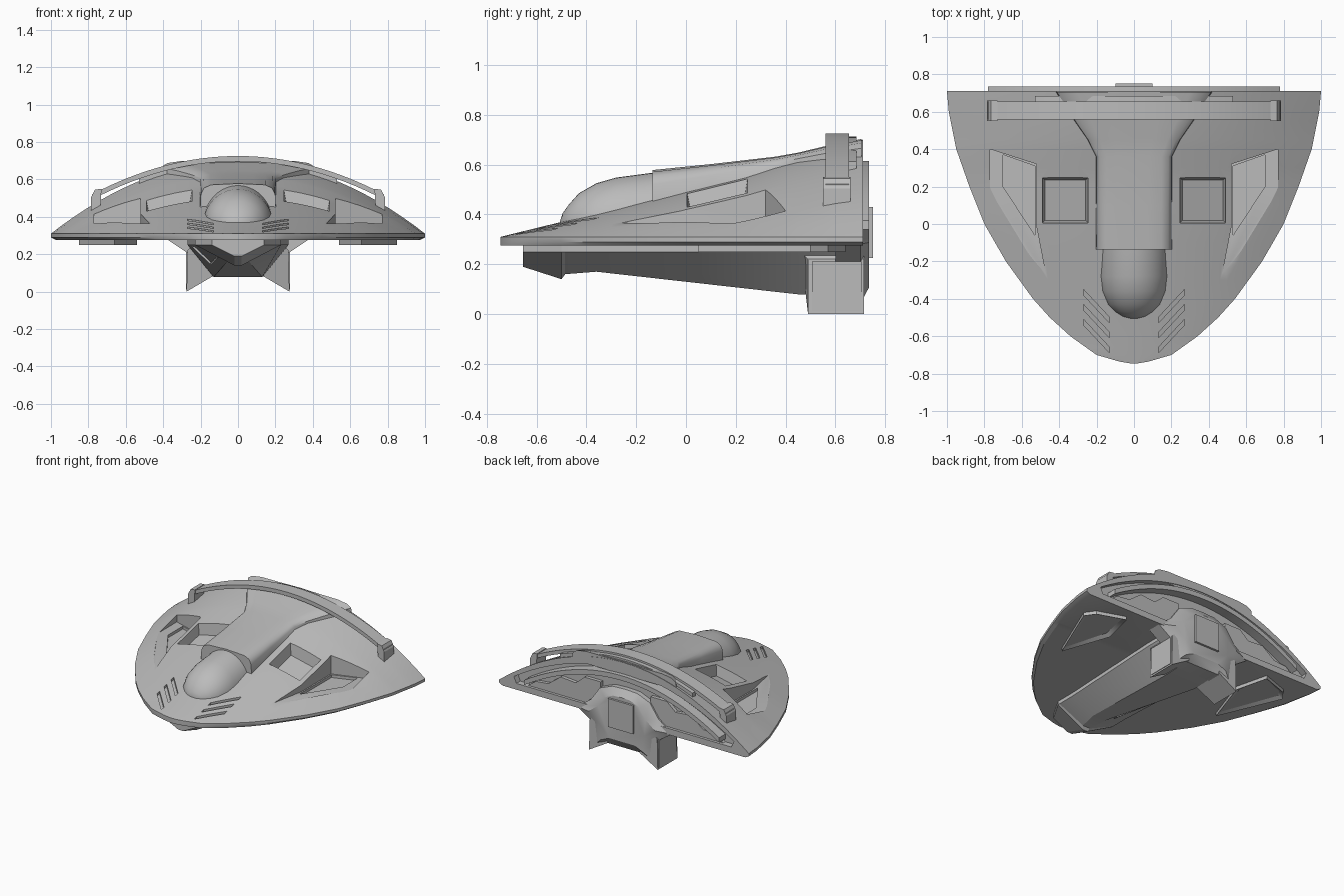
import bpy, bmesh, math

if "Cube" in bpy.data.objects:
    bpy.data.objects.remove(bpy.data.objects["Cube"])

grey = bpy.data.materials.new("hull_grey")
grey.use_nodes = True
tone = (0.5, 0.5, 0.5, 1)
grey.diffuse_color = tone
grey.node_tree.nodes["Principled BSDF"].inputs["Base Color"].default_value = tone

# Half width and crown height of the hull along y
WIDTH = [(-.745, .02), (-.735, .08), (-.70, .2), (-.6, .34), (-.5, .45), (-.4, .54), (-.2, .685),
         (0, .8), (.2, .88), (.4, .95), (.6, .99), (.71, 1)]
CROWN = [(-.745, 0), (-.5, .06), (0, .19), (.24, .25), (.45, .32), (.71, .39)]


def lerp(table, y):
    for (a, p), (b, q) in zip(table, table[1:]):
        if y <= b:
            return p + (q - p) * max(0, (y - a) / (b - a))
    return table[-1][1]


def top_z(x, y):
    return .31 + lerp(CROWN, y) * max(0, 1 - (x / lerp(WIDTH, y)) ** 2)


def finish(name, bm, angle=30):
    bmesh.ops.remove_doubles(bm, verts=bm.verts, dist=1e-5)
    bmesh.ops.recalc_face_normals(bm, faces=bm.faces)
    me = bpy.data.meshes.new(name)
    bm.to_mesh(me)
    bm.free()
    ob = bpy.data.objects.new(name, me)
    bpy.context.collection.objects.link(ob)
    me.materials.append(grey)
    smooth(ob, angle)
    return ob


def smooth(ob, angle=30):
    bpy.ops.object.select_all(action='DESELECT')
    ob.select_set(True)
    bpy.context.view_layer.objects.active = ob
    bpy.ops.object.shade_smooth_by_angle(angle=math.radians(angle))


def loft(name, rings, angle=30):
    """Closed skin through rings of equal point count, capped at both ends."""
    bm = bmesh.new()
    vs = [[bm.verts.new(p) for p in r] for r in rings]
    n = len(vs[0])
    for a, b in zip(vs, vs[1:]):
        for i in range(n):
            j = (i + 1) % n
            bm.faces.new((a[i], a[j], b[j], b[i]))
    bm.faces.new(vs[0])
    bm.faces.new(vs[-1][::-1])
    return finish(name, bm, angle)


def prism(name, pts, low, high):
    """Plan outline raised between two heights (numbers or functions of x, y)."""
    def level(h):
        return [(x, y, h(x, y) if callable(h) else h) for x, y in pts]
    return loft(name, [level(low), level(high)], 20)


def slab(name, pts, y0, y1):
    """Front outline given as (x, z), extended along y."""
    return loft(name, [[(x, y, z) for x, z in pts] for y in (y0, y1)], 20)


def flip(pts, s):
    return [(s * p[0], *p[1:]) for p in pts]


def both(pts):
    """Complete a right-to-centre outline with its mirror image."""
    return pts + [(-x, z) for x, z in pts[::-1] if abs(x) > 1e-6]


def cut(body, tool):
    tool.hide_render = True
    bpy.context.view_layer.objects.active = body
    m = body.modifiers.new("cut", 'BOOLEAN')
    m.object, m.solver = tool, 'EXACT'
    bpy.ops.object.modifier_apply(modifier=m.name)
    bpy.data.objects.remove(tool)


def arch(name, half, apex, drop, thick, y0, y1):
    """Curved strip spanning the stern."""
    xs = [half * (i / 16 - 1) for i in range(33)]
    def z(x):
        return apex - drop * (x / half) ** 2
    return loft(name, [[(x, y0, z(x)), (x, y1, z(x)), (x, y1, z(x) - thick), (x, y0, z(x) - thick)]
                       for x in xs])


# Domed hull with a thin rim
N = 32
stations = sorted({y for y, _ in WIDTH + CROWN} | {-.66, -.3, -.1, .1, .3, .55})
rings = []
for y in stations:
    w = lerp(WIDTH, y)
    xs = [w * (2 * i / N - 1) for i in range(N + 1)]
    inner = w * .97
    rings.append([(x, y, top_z(x, y)) for x in xs]
                 + [(w, y, .29), (inner, y, .275), (-inner, y, .275), (-w, y, .29)])
hull = loft("hull", rings)

# Stern recess
edge = [(.88 * i / 12, .645 - .28 * (i / 12) ** 2) for i in range(12, -1, -1)]
cut(hull, slab("stern_cutter", both([(.86, .32)] + edge), .665, .9))

for s in (1, -1):
    # Wing recess with a deeper inner channel
    wing = [(.46, -.33), (.52, -.02), (.52, .32), (.77, .40), (.77, .18)]
    cut(hull, prism("wing_cutter", flip(wing, s), .365, .8))
    channel = [(.53, -.06), (.53, .31), (.70, .37), (.70, .20)]
    cut(hull, prism("channel_cutter", flip(channel, s), .345, .8))
    # Square deck pocket with tapered walls
    def ring(x0, x1, y0, y1, dz):
        return flip([(x, y, top_z(x, y) + dz)
                     for x, y in ((x0, y0), (x1, y0), (x1, y1), (x0, y1))], s)
    cut(hull, loft("pocket_cutter", [ring(.26, .475, .02, .235, -.075),
                                     ring(.235, .5, -.005, .255, .05)]))
    # Slanted nose vents
    for k in range(3):
        y = -.69 + .08 * k
        vent = [(.13, y), (.27, y + .15), (.27, y + .18), (.13, y + .03)]
        cut(hull, prism("vent_cutter", flip(vent, s), lambda x, y: top_z(x, y) - .018, .5))
smooth(hull)

# Bullet canopy
rings = []
for y, w, t in ((-.505, .02, .375), (-.495, .06, .405), (-.47, .1, .44), (-.43, .14, .485),
                (-.36, .172, .525), (-.28, .185, .548), (-.13, .187, .568)):
    rings.append([(w * math.cos(a), y, .36 + (t - .36) * math.sin(a))
                  for a in (math.pi * i / 20 for i in range(21))])
loft("canopy", rings, 50)

# Spine fairing behind the canopy, spreading into the stern
rings = []
for y, w, t in ((-.135, .203, .578), (.1, .203, .602), (.36, .205, .632), (.45, .25, .648),
                (.55, .32, .672), (.705, .42, .703)):
    side = max(top_z(w, y) - .02, .3)
    rise = t - side
    half = [(w, side), (w * .98, side + rise * .6), (w * .9, side + rise * .83),
            (w * .72, side + rise * .95), (w * .4, t - .004), (0, t)]
    rings.append([(x, y, z) for x, z in both(half)])
loft("spine", rings, 40)

# Stern arches
arch("roll_band", .78, .725, .205, .028, .56, .655)
arch("stern_lip", .53, .712, .10, .04, .65, .685)
arch("stern_ridge", .78, .615, .24, .035, .66, .735)
for s in (1, -1):
    foot = [(.735, .45), (.785, .43), (.785, .505), (.765, .545), (.73, .55)]
    slab("band_end", flip(foot, s), .55, .66)
    # Zigzag stern panel
    zig = [(.2, .32), (.78, .32), (.72, .365), (.62, .375), (.52, .45), (.4, .44), (.33, .5), (.2, .5)]
    slab("stern_panel", flip(zig, s), .65, .69)

# Stern bulge and its square hatch
bulge = both([(.14, .08), (.24, .04), (.26, .2), (.38, .28), (.27, .36), (.2, .46), (.1, .5), (0, .505)])
loft("stern_bulge", [[(x, y, z) for x, z in bulge] for y in (.6, .7)]
     + [[(x * .7, .735, .31 + (z - .31) * .75) for x, z in bulge]])
slab("stern_hatch", both([(.1, .225), (.1, .43)]), .7, .75)

# Keel with a chin under the nose
rings = []
for y, w, b, z in ((-.655, .14, .02, .19), (-.5, .23, .02, .14), (-.485, .23, .03, .16),
                   (-.36, .23, .05, .17), (.46, .27, .13, .078), (.7, .27, .13, .085)):
    rings.append([(-w, y, .285), (w, y, .285), (w, y, .25), (b, y, z), (-b, y, z), (-w, y, .25)])
loft("keel", rings, 20)

for s in (1, -1):
    # Landing foot with a framed outer face
    rear = [(.275, 0), (.27, .22), (.23, .27), (.12, .2), (.13, .085)]
    fronts = [.49, .49, .44, .44, .48]
    loft("landing_foot", [flip([(x, y, z) for (x, z), y in zip(rear, fronts)], s),
                          flip([(x, .715, z) for x, z in rear], s)], 20)
    frame = [(.505, .012), (.705, .012), (.705, .21), (.505, .21)]
    loft("foot_plate", [flip([(x, y, z) for y, z in frame], s) for x in (.26, .279)])

    # Underwing plate with a sunken centre
    ob = prism("underwing_plate",
               flip([(.66, .05), (.85, .5), (.80, .57), (.60, .64), (.54, .4)], s), .25, .28)
    bm = bmesh.new()
    bm.from_mesh(ob.data)
    base = min(bm.faces, key=lambda f: f.calc_center_median().z)
    bmesh.ops.inset_region(bm, faces=[base], thickness=.03)
    bmesh.ops.translate(bm, verts=base.verts, vec=(0, 0, .018))
    bm.to_mesh(ob.data)
    bm.free()

    # Rail along the keel flank
    cu = bpy.data.curves.new("keel_rail", 'CURVE')
    cu.dimensions, cu.bevel_depth, cu.bevel_resolution = '3D', .008, 0
    sp = cu.splines.new('POLY')
    path = flip([(.10, -.32, .195), (.145, .18, .15), (.25, .32, .25)], s)
    sp.points.add(len(path) - 1)
    for p, co in zip(sp.points, path):
        p.co = (*co, 1)
    cu.materials.append(grey)
    bpy.context.collection.objects.link(bpy.data.objects.new("keel_rail", cu))
